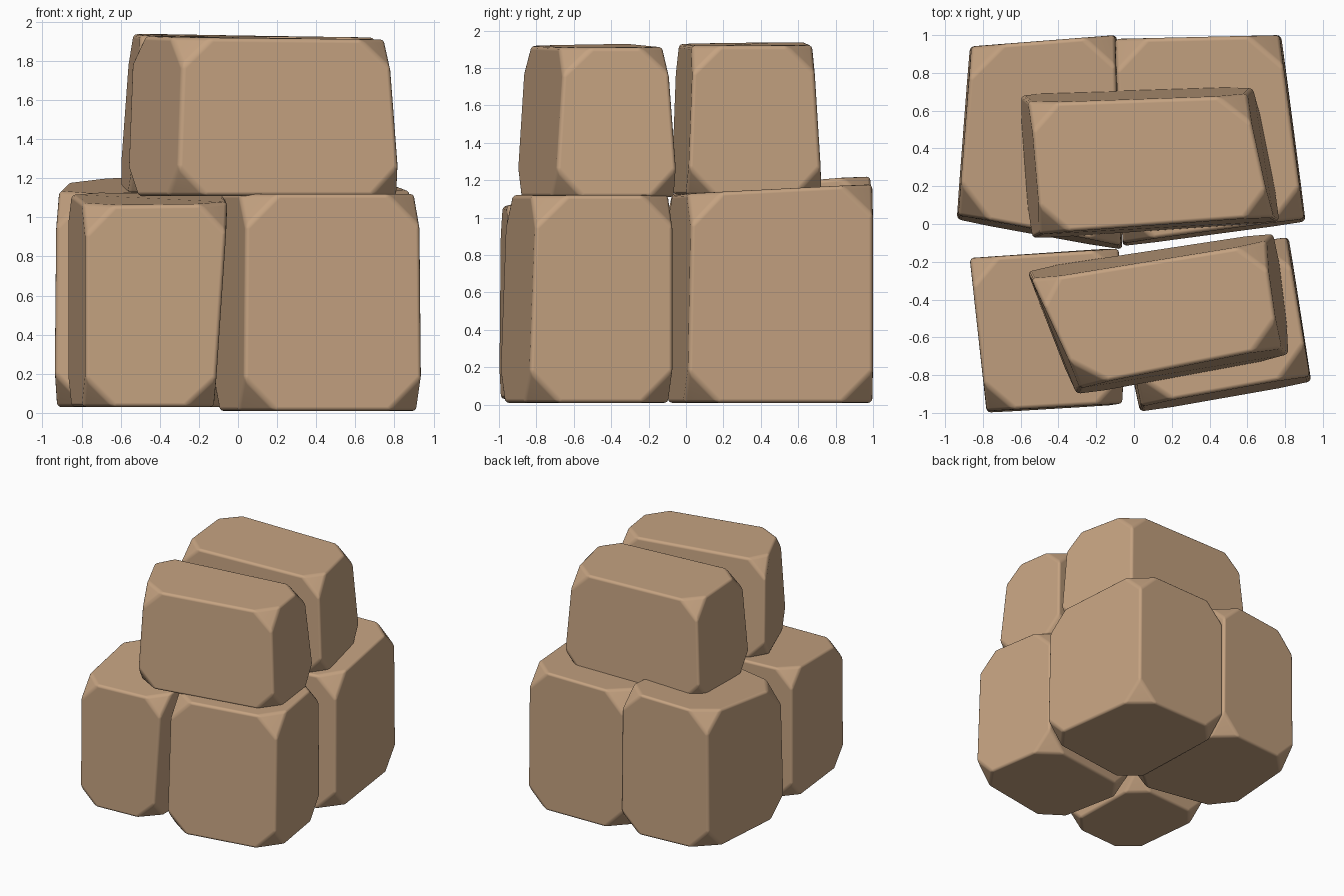
import bpy
import bmesh
from mathutils import Vector

default_cube = bpy.data.objects.get("Cube")
if default_cube:
    bpy.data.objects.remove(default_cube, do_unlink=True)

# Sandy stone colour shared by every block
sandstone = bpy.data.materials.new("sandstone")
sandstone.use_nodes = True
colour = (0.56, 0.365, 0.22, 1)
sandstone.diffuse_color = colour
shader = next(n for n in sandstone.node_tree.nodes if n.type == "BSDF_PRINCIPLED")
shader.inputs["Base Color"].default_value = colour
shader.inputs["Roughness"].default_value = 0.9


def stone(name, footprint, floor, tops, inset, chip=0.17):
    """Tapered block with broken corners and softened edges.

    footprint and tops run: front -x, front +x, back +x, back -x.
    inset moves the top inwards on the -x, +x, front and back sides.
    """
    side_a, side_b, front, back = inset
    shifts = [(side_a, front), (-side_b, front), (-side_b, -back), (side_a, -back)]
    bm = bmesh.new()
    for x, y in footprint:
        bm.verts.new((x, y, floor))
    for (x, y), (dx, dy), z in zip(footprint, shifts, tops):
        bm.verts.new((x + dx, y + dy, z))
    bm.verts.ensure_lookup_table()
    v = list(bm.verts)
    bm.faces.new(v[3::-1])
    bm.faces.new(v[4:])
    for i in range(4):
        j = (i + 1) % 4
        bm.faces.new((v[i], v[j], v[j + 4], v[i + 4]))

    # Knock off the eight corners, then soften all edges
    bmesh.ops.bevel(bm, geom=list(bm.verts), offset=chip, segments=1,
                    profile=0.5, affect="VERTICES", clamp_overlap=True)
    bmesh.ops.bevel(bm, geom=list(bm.edges), offset=0.022, segments=3,
                    profile=0.5, affect="EDGES", clamp_overlap=True)
    bmesh.ops.recalc_face_normals(bm, faces=list(bm.faces))
    for face in bm.faces:
        face.smooth = True
    mesh = bpy.data.meshes.new(name)
    bm.to_mesh(mesh)
    bm.free()
    mesh.materials.append(sandstone)
    block = bpy.data.objects.new(name, mesh)
    bpy.context.collection.objects.link(block)
    weighted = block.modifiers.new("flat_faces", "WEIGHTED_NORMAL")
    weighted.weight = 100
    return block


# Lower course
stone("lower_front_left_stone",
      [(0.03, -1.0), (0.94, -0.84), (0.82, -0.07), (-0.13, -0.2)],
      0.01, [1.12, 1.12, 1.12, 1.12], (0.01, 0.01, 0.04, 0))
stone("lower_front_right_stone",
      [(-0.78, -1.0), (-0.12, -0.96), (-0.14, -0.13), (-0.87, -0.18)],
      0.03, [1.06, 1.07, 1.12, 1.13], (0, -0.07, 0.01, 0), 0.15)
stone("lower_back_left_stone",
      [(-0.06, -0.12), (0.91, 0.01), (0.78, 1.0), (-0.1, 0.98)],
      0.01, [1.12, 1.13, 1.18, 1.17], (0, 0.01, 0.02, 0))
stone("lower_back_right_stone",
      [(-0.94, 0.02), (-0.06, -0.14), (-0.09, 1.0), (-0.87, 0.94)],
      0.03, [1.12, 1.13, 1.23, 1.19], (0.01, 0.01, 0.03, 0))

# Upper course
stone("upper_front_stone",
      [(-0.31, -0.91), (0.83, -0.7), (0.75, -0.04), (-0.57, -0.24)],
      1.11, [1.92, 1.91, 1.91, 1.93], (0.03, 0.06, 0.05, 0.06), 0.15)
stone("upper_back_stone",
      [(-0.55, -0.08), (0.78, 0.01), (0.64, 0.73), (-0.61, 0.69)],
      1.12, [1.93, 1.92, 1.92, 1.94], (0.06, 0.05, 0.03, 0.05), 0.15)
